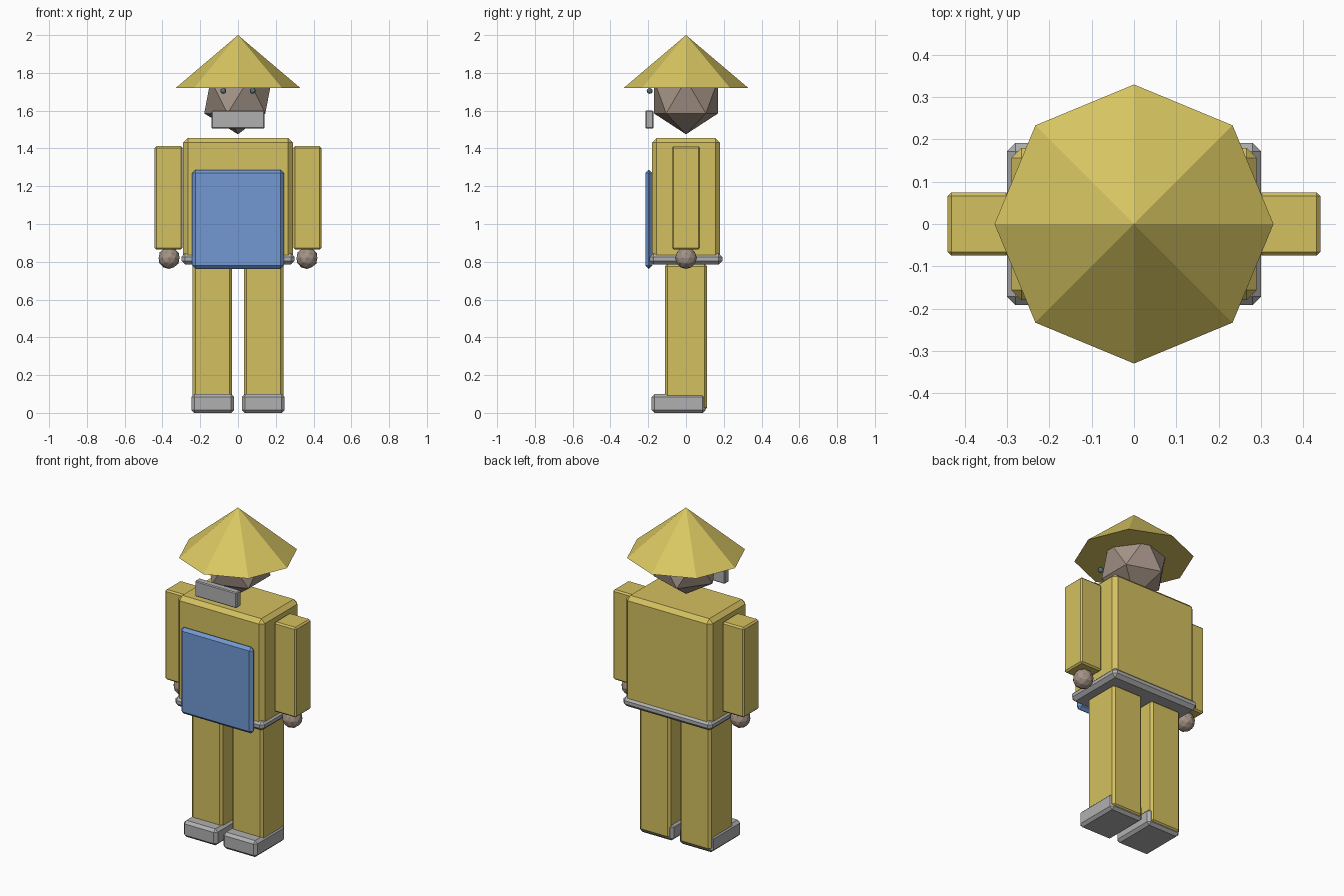
import bpy

if "Cube" in bpy.data.objects:
    bpy.data.objects.remove(bpy.data.objects["Cube"])


def material(name, r, g, b):
    # sRGB 0-255 to linear
    lin = [((c / 255 + 0.055) / 1.055) ** 2.4 for c in (r, g, b)]
    m = bpy.data.materials.new(name)
    m.diffuse_color = (*lin, 1)
    m.use_nodes = True
    m.node_tree.nodes["Principled BSDF"].inputs["Base Color"].default_value = m.diffuse_color
    return m


STRAW = material("straw_yellow", 217, 199, 98)
CLOTH = material("ochre_cloth", 212, 192, 96)
SKIN = material("brown_grey_skin", 164, 147, 134)
GREY = material("light_grey", 176, 176, 176)
BLUE = material("apron_blue", 114, 153, 212)
EYE = material("eye_slate", 105, 125, 130)


def finish(name, mat):
    ob = bpy.context.object
    ob.name = name
    ob.data.materials.append(mat)
    return ob


def box(name, mat, x, y, z, bevel):
    """Chamfered box from its (min, max) extents."""
    ext = (x, y, z)
    bpy.ops.mesh.primitive_cube_add(size=1, location=[(a + b) / 2 for a, b in ext])
    ob = finish(name, mat)
    ob.scale = [b - a for a, b in ext]
    bpy.ops.object.transform_apply(location=False, rotation=False, scale=True)
    mod = ob.modifiers.new("chamfer", 'BEVEL')
    mod.width = bevel
    mod.segments = 1
    return ob


def ball(name, mat, loc, r, sub):
    bpy.ops.mesh.primitive_ico_sphere_add(subdivisions=sub, radius=r, location=loc)
    return finish(name, mat)


# Conical hat with a closed underside
bpy.ops.mesh.primitive_cone_add(vertices=8, radius1=0.33, radius2=0, depth=0.28,
                                location=(0, 0, 1.86))
finish("hat", STRAW)

# Head and face
ball("head", SKIN, (0, 0, 1.675), 0.2, 1)
box("face_mask", GREY, (-0.14, 0.14), (-0.215, -0.172), (1.505, 1.6), 0.005)

# Body
box("torso", CLOTH, (-0.29, 0.29), (-0.18, 0.18), (0.8, 1.455), 0.024)
box("belt", GREY, (-0.3, 0.3), (-0.192, 0.192), (0.785, 0.845), 0.02)
box("apron", BLUE, (-0.243, 0.243), (-0.215, -0.178), (0.763, 1.287), 0.017)

# Mirrored limbs and eyes
for side, s in (("left", -1), ("right", 1)):
    def span(a, b):
        return tuple(sorted((s * a, s * b)))
    ball(side + "_eye", EYE, (s * 0.078, -0.192, 1.705), 0.016, 2)
    box(side + "_arm", CLOTH, span(0.294, 0.441), (-0.075, 0.075), (0.865, 1.412), 0.009)
    ball(side + "_hand", SKIN, (s * 0.365, 0, 0.82), 0.058, 2)
    box(side + "_leg", CLOTH, span(0.032, 0.24), (-0.112, 0.112), (0.015, 0.79), 0.014)
    box(side + "_boot", GREY, span(0.02, 0.247), (-0.182, 0.104), (0, 0.1), 0.016)
